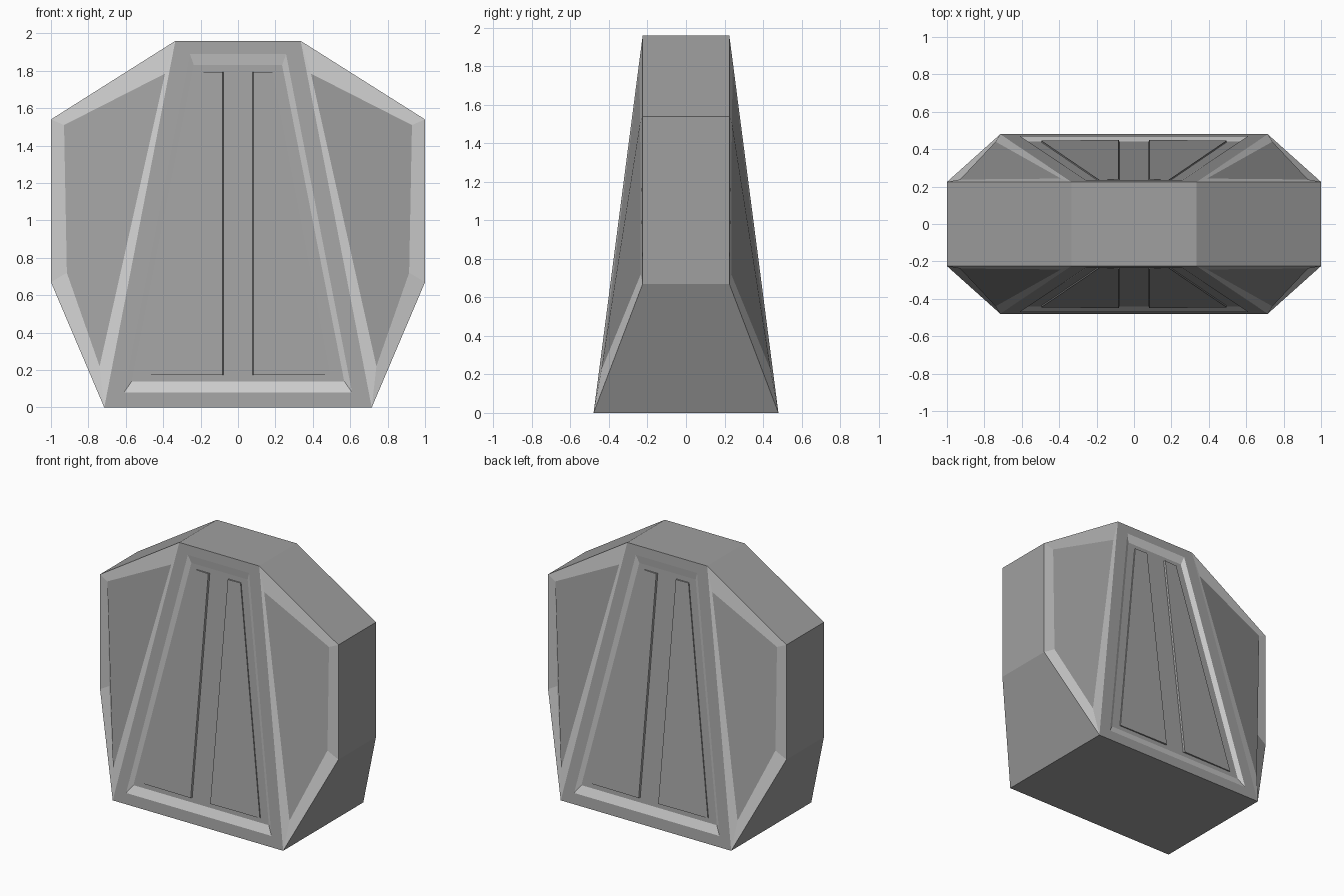
import bpy, bmesh

if "Cube" in bpy.data.objects:
    bpy.data.objects.remove(bpy.data.objects["Cube"])

SLOPE = (0.48 - 0.225) / 1.96


def grey(name, v):
    m = bpy.data.materials.new(name)
    m.diffuse_color = (v, v, v, 1)
    m.use_nodes = True
    m.node_tree.nodes["Principled BSDF"].inputs["Base Color"].default_value = m.diffuse_color
    return m


MATS = [grey("dark_grey", 0.35), grey("light_grey", 0.72)]


def front(x, z, depth=0.0):
    """Point on the sloping centre face, pushed inward by depth."""
    return (x, -(0.48 - SLOPE * z) + depth, z)


def build(name, dark, light=()):
    """Make a mesh from one quadrant of faces, mirrored across x and y."""
    bm = bmesh.new()
    for sx in (1, -1):
        for sy in (1, -1):
            for mat, faces in enumerate((dark, light)):
                for f in faces:
                    vs = [bm.verts.new((x * sx, y * sy, z)) for x, y, z in f]
                    bm.faces.new(vs).material_index = mat
    bmesh.ops.remove_doubles(bm, verts=bm.verts, dist=0.0005)
    bmesh.ops.recalc_face_normals(bm, faces=bm.faces)
    me = bpy.data.meshes.new(name)
    bm.to_mesh(me)
    bm.free()
    for m in MATS:
        me.materials.append(m)
    ob = bpy.data.objects.new(name, me)
    bpy.context.collection.objects.link(ob)
    return ob


def bridge(a, b, closed=False):
    """Quads between two matching point chains."""
    n = len(a)
    return [[a[i], a[(i + 1) % n], b[(i + 1) % n], b[i]]
            for i in range(n if closed else n - 1)]


# Outline of the block and its flat outer walls
wing = [(0.715, -0.48, 0), (1, -0.225, 0.67), (1, -0.225, 1.54), (0.335, -0.225, 1.96)]
rim = [(0, -0.48, 0)] + wing + [(0, -0.225, 1.96)]
dark = bridge(rim, [(x, 0, z) for x, y, z in rim])

# Side wings: light border around a dark panel
inset = [(0.74, -0.44, 0.22), (0.915, -0.235, 0.72),
         (0.93, -0.238, 1.51), (0.39, -0.243, 1.785)]
light = bridge(wing, inset, closed=True)
dark += [inset]

# Centre face: flat frame, light sloped lip and recessed floor
edge = [front(0, 0), wing[0], wing[3], front(0, 1.96)]
lip = [front(x, z) for x, z in ((0, 0.08), (0.61, 0.08), (0.257, 1.89), (0, 1.89))]
floor = [front(x, z, 0.02) for x, z in ((0, 0.14), (0.568, 0.14), (0.236, 1.83), (0, 1.83))]
dark += bridge(edge, lip) + [floor]
light += bridge(lip, floor)
build("block_body", dark, light)

# Thin raised slats on the recessed floors, a little higher along the middle
outline = ((0.082, 0.175), (0.495, 0.175), (0.185, 1.795), (0.082, 1.795))
top = [front(x, z, 0.007 if x < 0.1 else 0.012) for x, z in outline]
base = [front(0.077 if x < 0.1 else x, z, 0.022) for x, z in outline]
build("raised_slats", bridge(base, top, closed=True) + [top, base])
